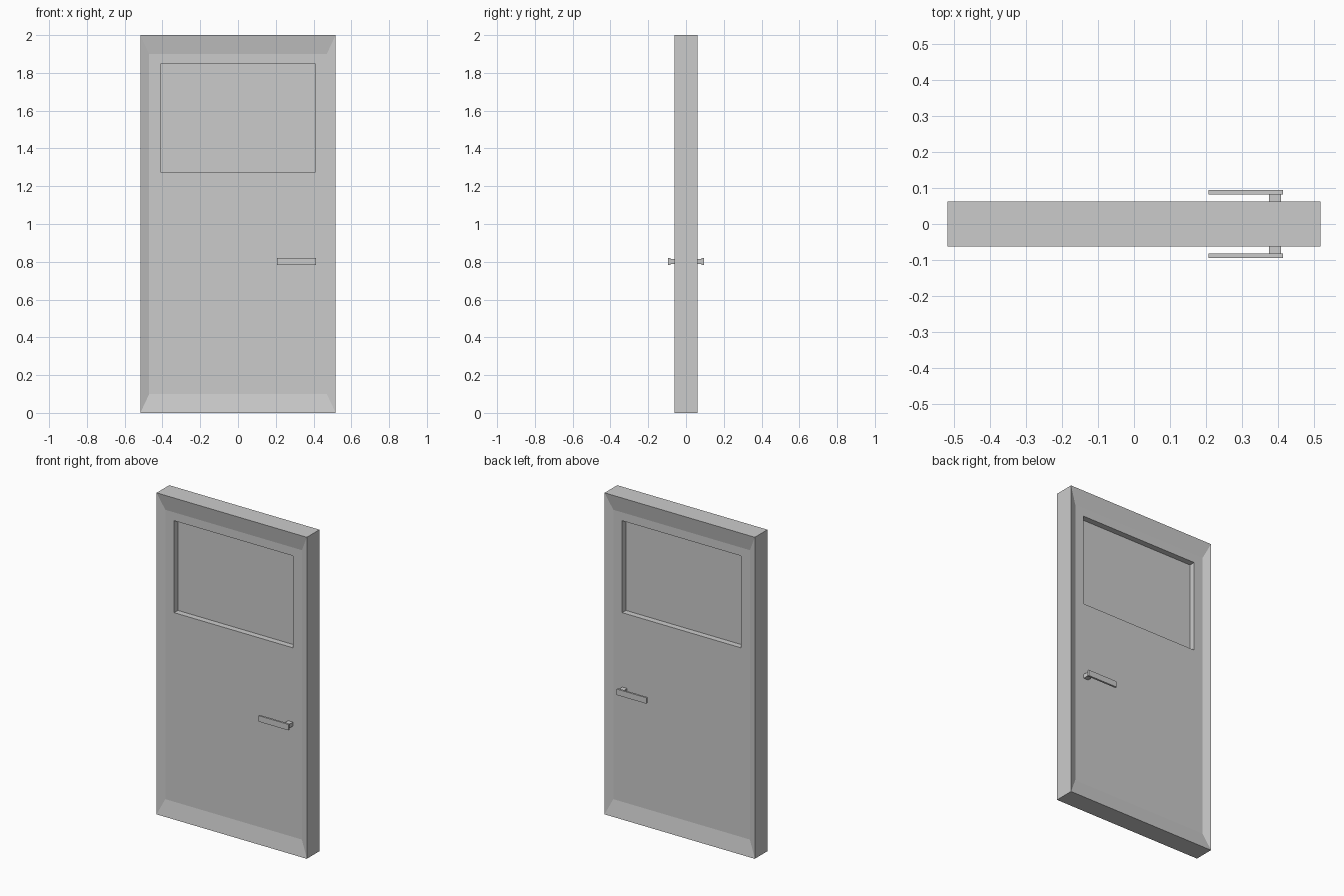
import bpy
import bmesh

if "Cube" in bpy.data.objects:
    bpy.data.objects.remove(bpy.data.objects["Cube"])


def make_object(name, bm):
    bmesh.ops.recalc_face_normals(bm, faces=bm.faces)
    mesh = bpy.data.meshes.new(name)
    bm.to_mesh(mesh)
    bm.free()
    obj = bpy.data.objects.new(name, mesh)
    bpy.context.collection.objects.link(obj)
    return obj


def box(name, x, y, z):
    bm = bmesh.new()
    bmesh.ops.create_cube(bm, size=1)
    for v in bm.verts:
        v.co = [lo + (c + 0.5) * (hi - lo) for c, (lo, hi) in zip(v.co, (x, y, z))]
    return make_object(name, bm)


# Door slab: rectangular loops (half width, bottom, top, depth) bridged in a ring,
# with a sloped rim, recessed panel and window opening on both sides
rim, panel, hole = (0.517, 0, 2, 0.062), (0.47, 0.1, 1.9, 0.043), (0.409, 1.276, 1.848, 0.043)
front = [(w, a, b, -d) for w, a, b, d in (hole, panel, rim)]
loops = front + [(w, a, b, -y) for w, a, b, y in reversed(front)]
bm = bmesh.new()
rings = [[bm.verts.new(p) for p in ((-w, y, a), (w, y, a), (w, y, b), (-w, y, b))]
         for w, a, b, y in loops]
for i, ring in enumerate(rings):
    nxt = rings[(i + 1) % len(rings)]
    for j in range(4):
        k = (j + 1) % 4
        bm.faces.new((ring[j], ring[k], nxt[k], nxt[j]))
make_object("door_slab", bm)

# Window pane
box("window_pane", (-0.409, 0.409), (-0.006, 0.006), (1.276, 1.848))

# Handles: stem and lever on each side
for side, s in (("front", -1), ("back", 1)):
    box(side + "_handle_stem", (0.375, 0.408), sorted((s * 0.043, s * 0.082)), (0.789, 0.814))
    box(side + "_handle_lever", (0.207, 0.413), sorted((s * 0.082, s * 0.094)), (0.783, 0.82))
